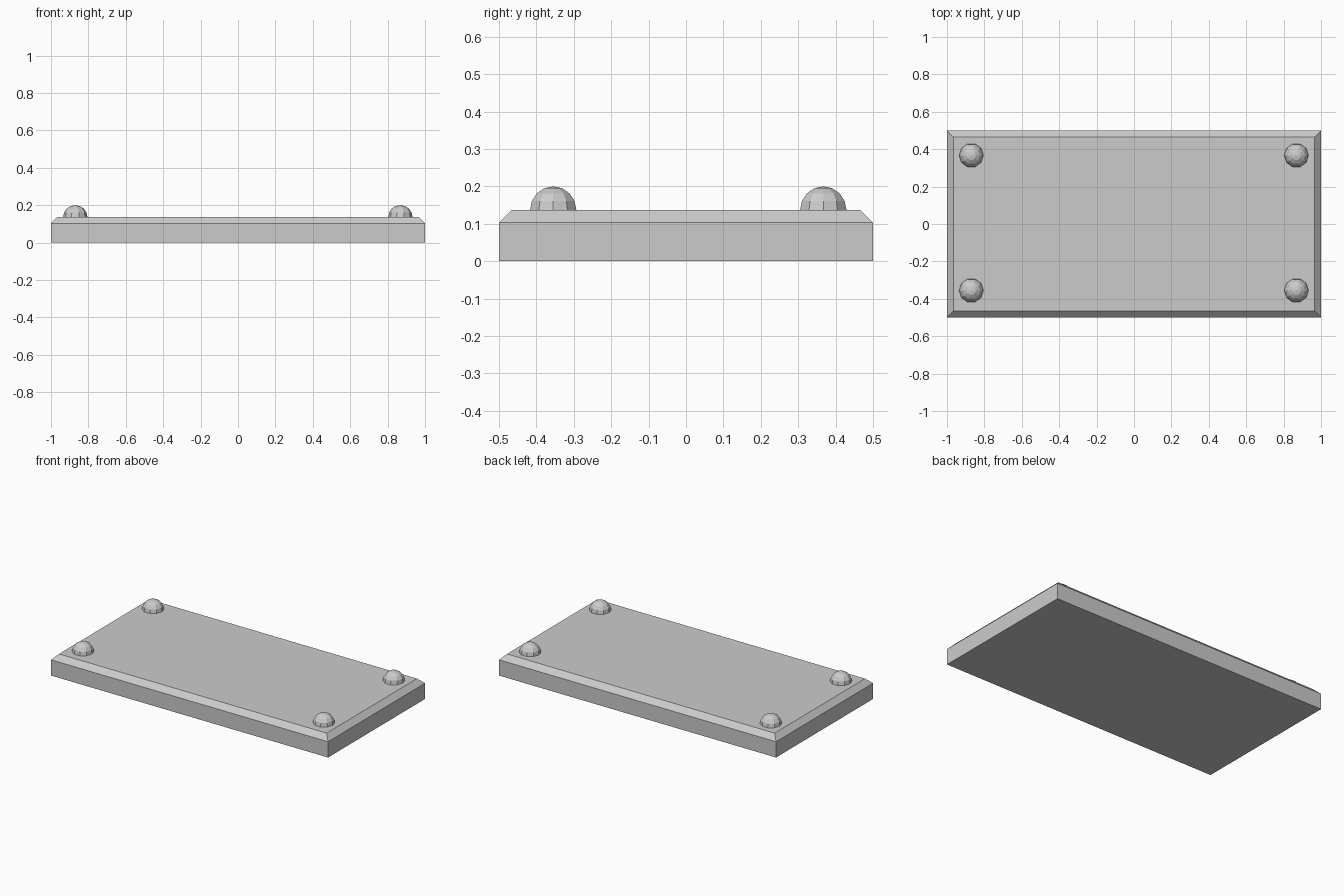
import bpy, bmesh, math

if "Cube" in bpy.data.objects:
    bpy.data.objects.remove(bpy.data.objects["Cube"])

def make_object(name, bm):
    bmesh.ops.recalc_face_normals(bm, faces=bm.faces)
    mesh = bpy.data.meshes.new(name)
    bm.to_mesh(mesh)
    bm.free()
    obj = bpy.data.objects.new(name, mesh)
    bpy.context.collection.objects.link(obj)
    return obj

TOP, CHAMFER = 0.137, 0.034

# Flat plate with a chamfered top edge
bm = bmesh.new()
bmesh.ops.create_cube(bm, size=1)
for v in bm.verts:
    v.co = (v.co.x * 2, v.co.y, (v.co.z + 0.5) * TOP)
rim = [e for e in bm.edges if all(v.co.z > TOP / 2 for v in e.verts)]
bmesh.ops.bevel(bm, geom=rim, offset=CHAMFER, offset_type='OFFSET',
                segments=1, profile=0.5, affect='EDGES')
make_object("plate", bm)

# Low-poly domed rivet, seated on the plate
def rivet(name, x, y, radius=0.065, height=0.063, sides=10, rings=4):
    bm = bmesh.new()
    loops = []
    for r in range(rings):
        a = math.pi / 2 * r / rings
        loops.append([bm.verts.new((radius * math.cos(a) * math.cos(2 * math.pi * s / sides),
                                    radius * math.cos(a) * math.sin(2 * math.pi * s / sides),
                                    height * math.sin(a))) for s in range(sides)])
    tip = bm.verts.new((0, 0, height))
    for s in range(sides):
        n = (s + 1) % sides
        for low, high in zip(loops, loops[1:]):
            bm.faces.new((low[s], low[n], high[n], high[s]))
        bm.faces.new((loops[-1][s], loops[-1][n], tip))
    make_object(name, bm).location = (x, y, TOP)

for side, x in (("left", -0.87), ("right", 0.868)):
    for end, y in (("front", -0.355), ("back", 0.367)):
        rivet(f"rivet_{end}_{side}", x, y)
